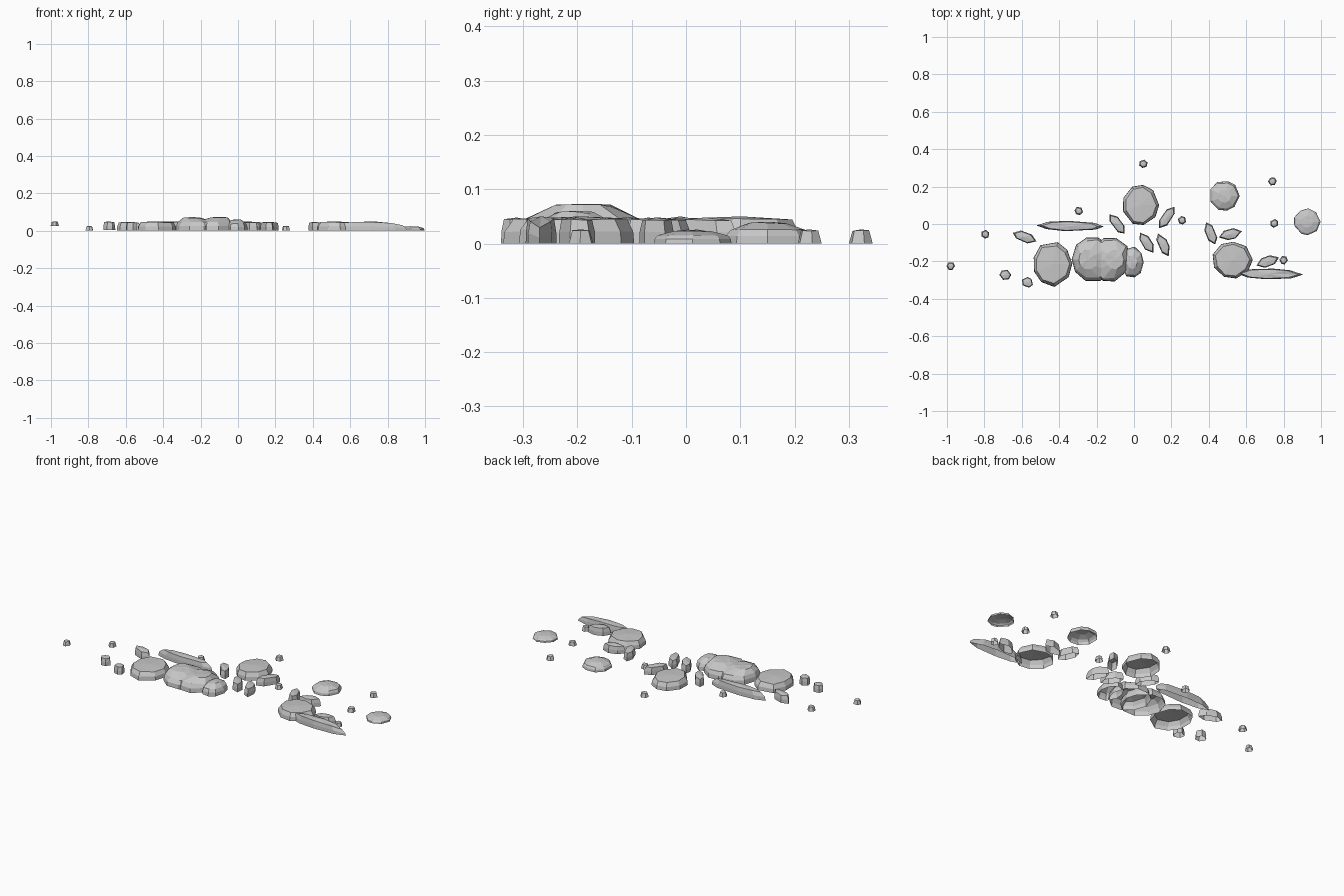
import bpy, bmesh, random
from math import sin, cos, tau, radians
from mathutils import Vector

cube = bpy.data.objects.get("Cube")
if cube:
    bpy.data.objects.remove(cube, do_unlink=True)
rng = random.Random(4)

stone = bpy.data.materials.new("light_grey_stone")
stone.use_nodes = True
grey = (0.58, 0.58, 0.58, 1)
stone.diffuse_color = grey
stone.node_tree.nodes["Principled BSDF"].inputs["Base Color"].default_value = grey

# Ring profiles: (radius factor, height factor)
SLAB = [(1, 0), (0.98, 0.45), (0.86, 0.92)]
DOME = [(1, 0), (0.98, 0.35), (0.88, 0.64), (0.45, 0.97)]
PEBBLE = [(1, 0), (0.72, 0.93)]


def rock(name, x, y, length, width, height, angle=0, sides=9, profile=SLAB, base=0, slope=0,
         lean=0):
    """Faceted stone shell, open below; slope lowers its +length end, lean shifts its crown."""
    bm = bmesh.new()
    turn = radians(angle)
    corners = [(tau * (i + rng.uniform(-0.18, 0.18)) / sides, rng.uniform(0.98, 1.04))
               for i in range(sides)]
    # Keep the tips exactly on the long axis
    corners[0] = (0, 1.03)
    if sides % 2 == 0:
        corners[sides // 2] = (tau / 2, 1.03)
    rings = []
    for r, h in profile:
        ring = []
        for a, wobble in corners:
            k = r * wobble * (rng.uniform(0.95, 1.03) if h > 0.5 else 1)
            u, v = cos(a) * k, sin(a) * k
            lift = h * height * (1 - slope * max(0, u) ** 3)
            if h:
                lift *= rng.uniform(0.95, 1.02)
            px = u * length + (lean if h > 0.95 else 0)
            py = v * width
            ring.append(bm.verts.new((x + px * cos(turn) - py * sin(turn),
                                      y + px * sin(turn) + py * cos(turn), base + lift)))
        rings.append(ring)
    for low, high in zip(rings, rings[1:]):
        for i in range(sides):
            j = (i + 1) % sides
            bm.faces.new((low[i], low[j], high[j], high[i]))
    # Slightly raised crown
    crown = bm.verts.new(sum((v.co for v in rings[-1]), Vector()) / sides)
    crown.co.z = base + height
    for i in range(sides):
        bm.faces.new((rings[-1][i], rings[-1][(i + 1) % sides], crown))
    mesh = bpy.data.meshes.new(name)
    bm.to_mesh(mesh)
    bm.free()
    mesh.materials.append(stone)
    bpy.context.collection.objects.link(bpy.data.objects.new(name, mesh))


# Large boulders
rock("left_boulder", -0.437, -0.213, 0.104, 0.12, 0.05, sides=9)
for side, lean in (("left", -0.045), ("right", 0.045)):
    rock(f"centre_boulder_{side}", -0.175 + lean, -0.19, 0.11, 0.122, 0.073, sides=10,
         profile=DOME, lean=lean * 0.6)
rock("centre_boulder_end", -0.01, -0.205, 0.06, 0.083, 0.06, profile=DOME)
rock("back_boulder", 0.036, 0.1, 0.096, 0.108, 0.05, sides=9)
rock("right_boulder", 0.525, -0.192, 0.107, 0.098, 0.05, sides=9)

# Low flat stones
rock("back_flat_stone", 0.483, 0.15, 0.08, 0.081, 0.04, profile=DOME)
rock("far_flat_stone", 0.925, 0.012, 0.07, 0.07, 0.024, profile=DOME)

# Long thin slabs
rock("left_long_slab", -0.342, -0.011, 0.175, 0.027, 0.05, angle=-1, sides=8)
rock("right_long_slab", 0.728, -0.267, 0.172, 0.028, 0.05, angle=-1, sides=8, slope=0.5)

# Pointed shards: x, y, length, angle
shards = [(-0.585, -0.07, 0.065, -20), (-0.09, 0, 0.063, -52), (0.175, 0.035, 0.068, 55),
          (0.068, -0.1, 0.062, -57), (0.157, -0.112, 0.065, -65), (0.41, -0.05, 0.062, -68),
          (0.515, -0.055, 0.062, 15), (0.715, -0.2, 0.062, 20)]
for i, (x, y, size, angle) in enumerate(shards):
    rock(f"shard_{i + 1}", x, y, size, 0.029, 0.048, angle, sides=6)

# Small chunks
rock("left_chunk", -0.688, -0.272, 0.031, 0.028, 0.045, sides=6, base=0.005)
rock("front_chunk", -0.57, -0.312, 0.031, 0.028, 0.048, angle=-25, sides=6)

# Pebbles: x, y, height off the ground
pebbles = [(-0.98, -0.225, 0.024), (-0.795, -0.055, 0), (-0.295, 0.07, 0), (0.05, 0.322, 0),
           (0.257, 0.02, 0), (0.74, 0.228, 0), (0.75, 0.003, 0), (0.8, -0.193, 0)]
for i, (x, y, base) in enumerate(pebbles):
    rock(f"pebble_{i + 1}", x, y, 0.022, 0.024, 0.026, angle=i * 25, sides=6,
         profile=PEBBLE, base=base)
